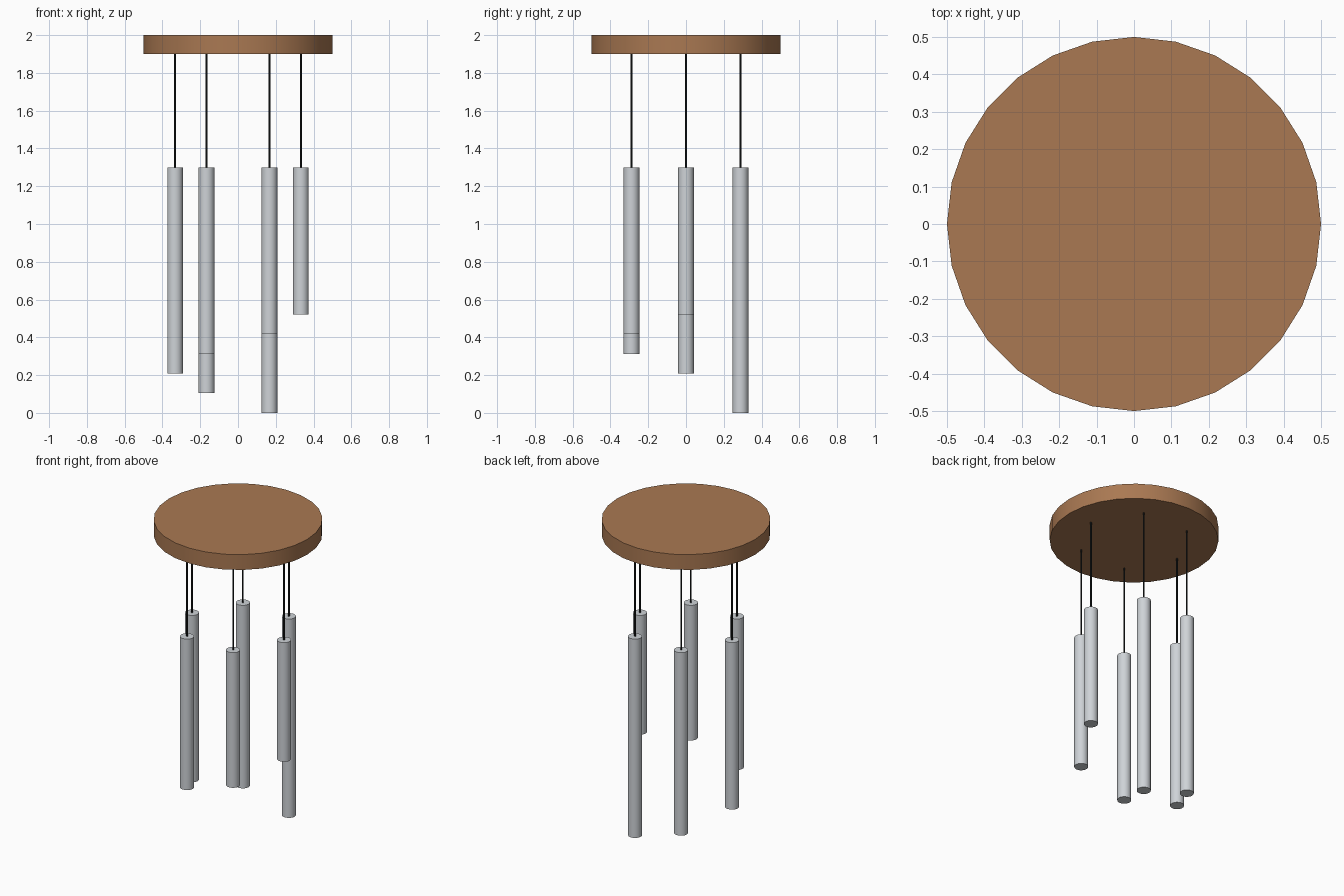
import bpy, math

if "Cube" in bpy.data.objects:
    bpy.data.objects.remove(bpy.data.objects["Cube"])

DISC_R, DISC_BOTTOM, DISC_TOP = 0.5, 1.9, 2.0
RING_R, TUBE_R, TUBE_TOP, STRING_R = 0.333, 0.0415, 1.3, 0.005
# Bottom heights of the tubes, counter-clockwise from +x
TUBE_BOTTOMS = [0.521, 0.0, 0.104, 0.209, 0.313, 0.417]


def material(name, rgb):
    m = bpy.data.materials.new(name)
    m.diffuse_color = (*rgb, 1.0)
    m.use_nodes = True
    m.node_tree.nodes["Principled BSDF"].inputs["Base Color"].default_value = m.diffuse_color
    return m


wood = material("warm_wood", (0.40, 0.19, 0.085))
metal = material("brushed_metal", (0.62, 0.65, 0.68))
cord = material("dark_cord", (0.012, 0.015, 0.015))


def cylinder(name, x, y, r, z0, z1, sides, mat):
    bpy.ops.mesh.primitive_cylinder_add(vertices=sides, radius=r, depth=z1 - z0,
                                        location=(x, y, (z0 + z1) / 2))
    ob = bpy.context.object
    ob.name = name
    ob.data.materials.append(mat)
    bpy.ops.object.shade_smooth_by_angle(angle=math.radians(40))
    return ob


# Wooden top disc
cylinder("top_disc", 0, 0, DISC_R, DISC_BOTTOM, DISC_TOP, 28, wood)

# Ring of tubes, each hung on its own string
for i, bottom in enumerate(TUBE_BOTTOMS):
    a = math.radians(60 * i)
    x, y = RING_R * math.cos(a), RING_R * math.sin(a)
    cylinder(f"chime_tube_{i + 1}", x, y, TUBE_R, bottom, TUBE_TOP, 28, metal)
    cylinder(f"string_{i + 1}", x, y, STRING_R, TUBE_TOP, DISC_BOTTOM, 12, cord)
